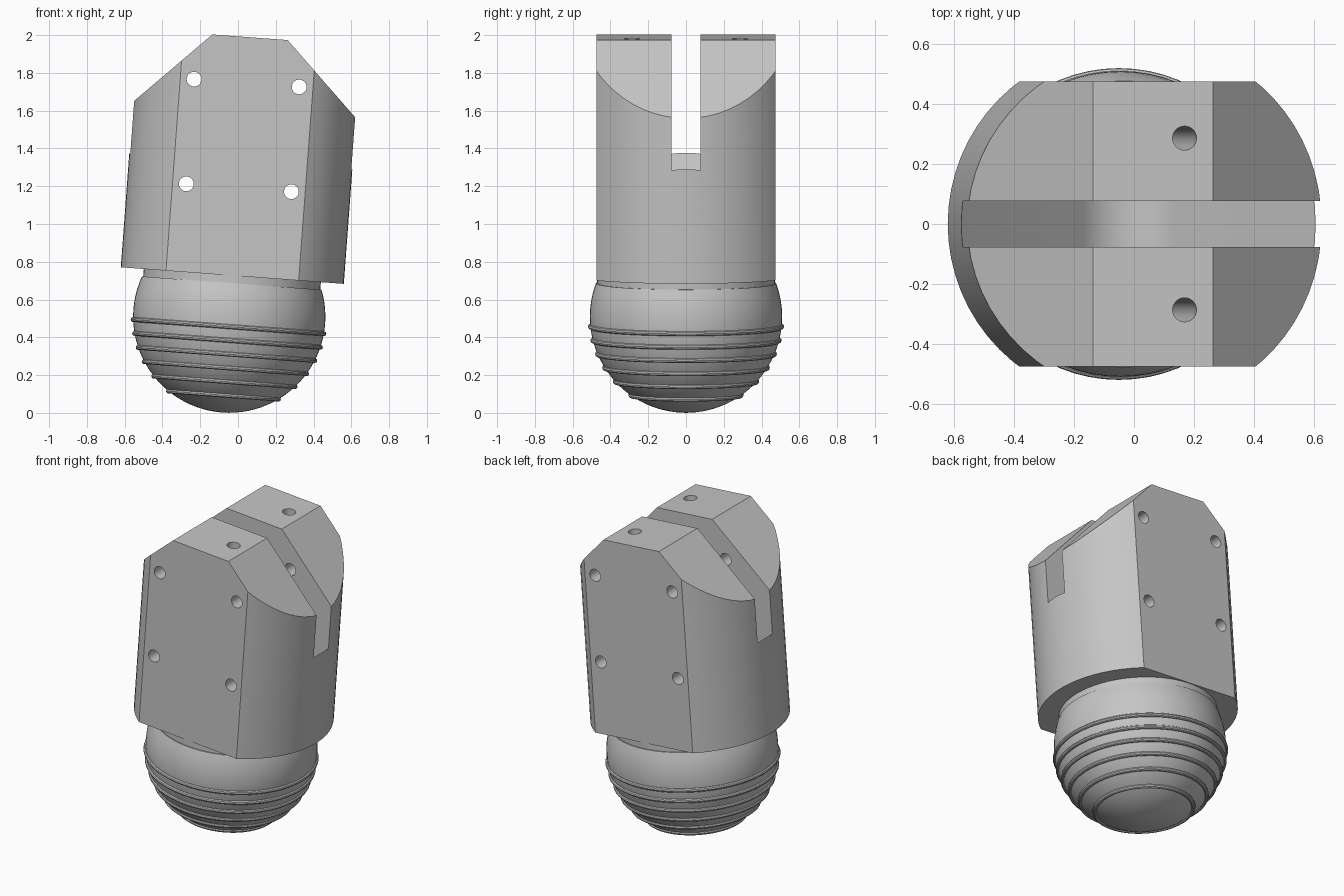
import bpy, bmesh, math
from mathutils import Matrix

cube = bpy.data.objects.get("Cube")
if cube:
    bpy.data.objects.remove(cube, do_unlink=True)

grey = bpy.data.materials.new("plain grey")
grey.use_nodes = True
GREY = (0.56, 0.56, 0.56, 1)
grey.diffuse_color = GREY
grey.node_tree.nodes["Principled BSDF"].inputs["Base Color"].default_value = GREY

# The whole model leans towards its left
LEAN = Matrix.Translation((-0.084, 0, 0.002)) @ Matrix.Rotation(math.radians(4.25), 4, 'Y')


def finish(name, bm):
    bmesh.ops.recalc_face_normals(bm, faces=bm.faces)
    mesh = bpy.data.meshes.new(name)
    bm.to_mesh(mesh)
    bm.free()
    mesh.materials.append(grey)
    ob = bpy.data.objects.new(name, mesh)
    bpy.context.collection.objects.link(ob)
    return ob


def prism(name, outline, half):
    """Extrude an x-z outline along y, from -half to +half."""
    bm = bmesh.new()
    face = bm.faces.new([bm.verts.new((x, -half, z)) for x, z in outline])
    ext = bmesh.ops.extrude_face_region(bm, geom=[face])
    moved = [v for v in ext["geom"] if isinstance(v, bmesh.types.BMVert)]
    bmesh.ops.translate(bm, verts=moved, vec=(0, 2 * half, 0))
    return finish(name, bm)


def cylinder(name, radius, depth, centre, along_y=False, segments=32):
    bm = bmesh.new()
    turn = Matrix.Rotation(math.pi / 2 if along_y else 0, 4, 'X')
    bmesh.ops.create_cone(bm, cap_ends=True, segments=segments, radius1=radius,
                          radius2=radius, depth=depth,
                          matrix=Matrix.Translation(centre) @ turn)
    return finish(name, bm)


def revolve(name, profile, segments=64):
    bm = bmesh.new()
    verts = [bm.verts.new((r, 0, z)) for r, z in profile]
    edges = [bm.edges.new(p) for p in zip(verts, verts[1:])]
    bmesh.ops.spin(bm, geom=verts + edges, cent=(0, 0, 0), axis=(0, 0, 1),
                   angle=math.tau, steps=segments)
    bmesh.ops.remove_doubles(bm, verts=bm.verts, dist=1e-4)
    return finish(name, bm)


def apply_boolean(ob, cutter, operation):
    mod = ob.modifiers.new("cut", 'BOOLEAN')
    mod.operation, mod.object, mod.solver = operation, cutter, 'EXACT'
    bpy.context.view_layer.objects.active = ob
    bpy.ops.object.modifier_apply(modifier=mod.name)
    bpy.data.objects.remove(cutter, do_unlink=True)


# Body: round bar with chamfered top, flattened front and back
R, BASE, TOP, FLAT = 0.592, 0.727, 1.992, 0.475
body = cylinder("body", R, TOP - BASE, (0, 0, (TOP + BASE) / 2), segments=64)
half_outline = [(0.7, 0.6), (0.7, 1.499), (0.2, 1.992), (0.15, 2.042)]
outline = half_outline[:2] + [(0.2, TOP)]
outline += [(-x, z) for x, z in reversed(outline)]
apply_boolean(body, prism("blank", outline, FLAT), 'INTERSECT')

# Slot with a rounded V floor
ARC, arc_z = 0.21, 1.04
floor = [(ARC * math.sin(a), arc_z - ARC * math.cos(a))
         for a in [math.radians(-45 + 7.5 * i) for i in range(13)]]
edge_x = 0.8
edge_z = floor[-1][1] + edge_x - floor[-1][0]
slot = [(-edge_x, 2.3), (-edge_x, edge_z)] + floor + [(edge_x, edge_z), (edge_x, 2.3)]
apply_boolean(body, prism("slot", slot, 0.076), 'DIFFERENCE')

# Cross holes through both cheeks, and a deep hole down each cheek
for x in (-0.279, 0.279):
    for z in (1.193, 1.749):
        apply_boolean(body, cylinder("cross_hole", 0.039, 1.4, (x, 0, z), True), 'DIFFERENCE')
for y in (-0.286, 0.286):
    apply_boolean(body, cylinder("top_hole", 0.04, 1.4, (0.105, y, 1.5)), 'DIFFERENCE')

# Neck
neck = cylinder("neck", 0.47, 0.1, (0, 0, 0.69), segments=64)

# Rounded foot, cut flat at the top
BALL, FOOT_TOP = 0.509, 0.687
end = math.pi / 2 + math.asin((FOOT_TOP - BALL) / BALL)
steps = 28
profile = [(BALL * math.sin(end * i / steps), BALL - BALL * math.cos(end * i / steps))
           for i in range(steps + 1)]
foot = revolve("rounded_foot", profile + [(0, FOOT_TOP)])

# Raised rings round the foot
parts = [body, neck, foot]
for i in range(6):
    z = 0.456 - 0.0728 * i
    r = math.sqrt(BALL ** 2 - (BALL - z) ** 2)
    loop = [(r + 0.013 * math.cos(a), z + 0.013 * math.sin(a))
            for a in [math.tau * k / 10 for k in range(11)]]
    parts.append(revolve(f"ring_{i + 1}", loop))

# Lean every part and smooth the round surfaces
bpy.ops.object.select_all(action='DESELECT')
for ob in parts:
    ob.data.transform(LEAN)
    ob.select_set(True)
bpy.context.view_layer.objects.active = body
bpy.ops.object.shade_smooth_by_angle(angle=math.radians(30))
